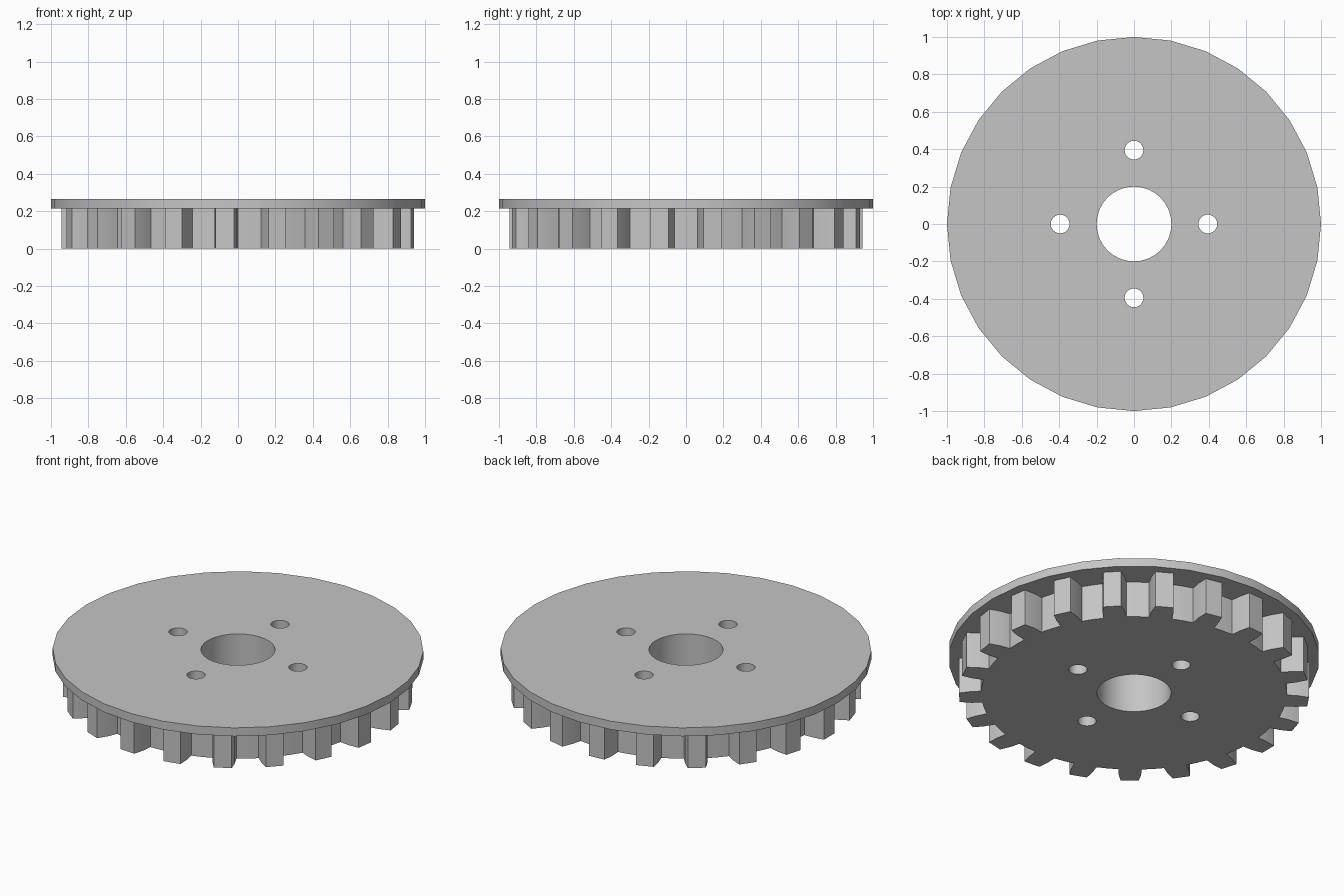
import bpy
import bmesh
from math import cos, sin, radians, tau

TEETH = 21
PLATE_BOTTOM, PLATE_TOP = 0.215, 0.265

cube = bpy.data.objects.get("Cube")
if cube:
    bpy.data.objects.remove(cube, do_unlink=True)

grey = bpy.data.materials.new("plain_grey")
grey.use_nodes = True
colour = (0.56, 0.56, 0.56, 1)
grey.diffuse_color = colour
grey.node_tree.nodes["Principled BSDF"].inputs["Base Color"].default_value = colour


def circle(radius, sides, cx=0, cy=0):
    return [(cx + radius * cos(tau * i / sides), cy + radius * sin(tau * i / sides))
            for i in range(sides)]


def gear_outline():
    # One tooth as (radius, angle from its centre line), repeated around
    half = [(0.825, 4.35), (0.885, 3.9), (0.945, 2.95)]
    tooth = [(r, -a) for r, a in half] + half[::-1] + [(0.825, 180 / TEETH)]
    return [(r * cos(t), r * sin(t))
            for k in range(TEETH)
            for r, a in tooth
            for t in [radians(a + (k + 0.5) * 360 / TEETH)]]


def extruded(name, outlines, bottom, top):
    # Filled flat profile with holes, given thickness
    curve = bpy.data.curves.new(name, "CURVE")
    curve.dimensions = "2D"
    curve.fill_mode = "BOTH"
    curve.extrude = (top - bottom) / 2
    for points in outlines:
        spline = curve.splines.new("POLY")
        spline.points.add(len(points) - 1)
        for p, (x, y) in zip(spline.points, points):
            p.co = (x, y, 0, 1)
        spline.use_cyclic_u = True
    obj = bpy.data.objects.new(name, curve)
    bpy.context.collection.objects.link(obj)
    bpy.ops.object.select_all(action="DESELECT")
    obj.select_set(True)
    bpy.context.view_layer.objects.active = obj
    bpy.ops.object.convert(target="MESH")
    obj = bpy.context.object
    obj.name = name

    # Weld the caps to the walls and move to height
    bm = bmesh.new()
    bm.from_mesh(obj.data)
    bmesh.ops.remove_doubles(bm, verts=bm.verts, dist=0.0001)
    bmesh.ops.translate(bm, verts=bm.verts, vec=(0, 0, (top + bottom) / 2))
    bmesh.ops.recalc_face_normals(bm, faces=bm.faces)
    bm.to_mesh(obj.data)
    bm.free()
    obj.data.materials.clear()
    obj.data.materials.append(grey)
    bpy.ops.object.shade_smooth_by_angle(angle=radians(20))
    return obj


# Centre bore and four bolt holes shared by both parts
holes = [circle(0.2, 32)] + [circle(0.05, 32, x, y) for x, y in circle(0.395, 4)]

extruded("toothed_wheel", [gear_outline()] + holes, 0, PLATE_BOTTOM)
extruded("flange_plate", [circle(1, 32)] + holes, PLATE_BOTTOM, PLATE_TOP)
